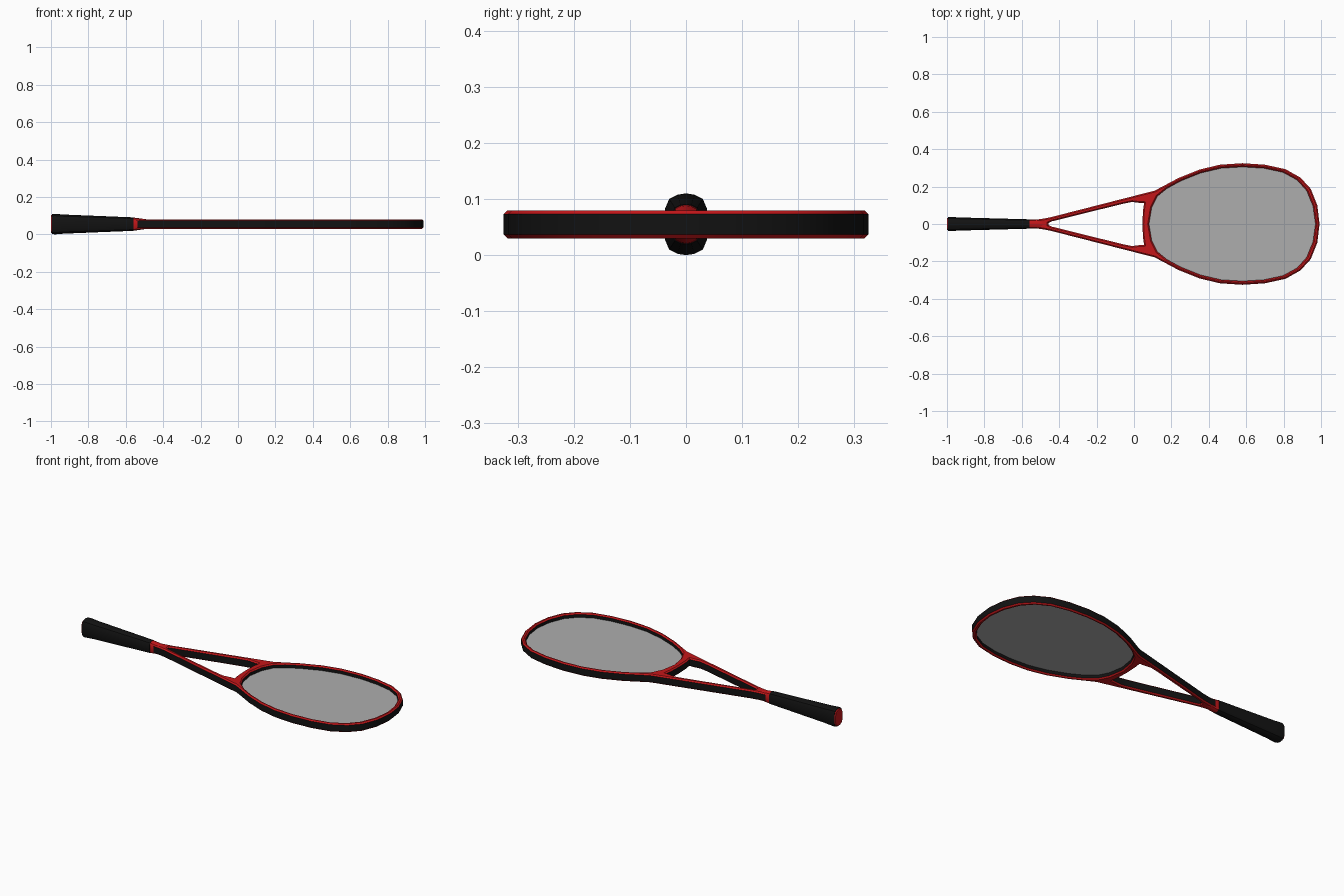
import bpy, bmesh

if "Cube" in bpy.data.objects:
    bpy.data.objects.remove(bpy.data.objects["Cube"])

ZC = 0.055  # mid height of the racket


def material(name, rgb):
    m = bpy.data.materials.new(name)
    m.diffuse_color = (*rgb, 1)
    m.use_nodes = True
    m.node_tree.nodes["Principled BSDF"].inputs["Base Color"].default_value = m.diffuse_color
    return m


RED = material("red_paint", (0.55, 0.008, 0.01))
BLACK = material("black_paint", (0.006, 0.006, 0.006))
GREY = material("string_grey", (0.42, 0.42, 0.42))


def mirrored(half):
    """Close a half outline by mirroring it over y = 0."""
    return half + [(x, -y) for x, y in reversed(half) if abs(y) > 1e-6]


def finish(name, bm, mats, angle=0.6):
    bmesh.ops.recalc_face_normals(bm, faces=bm.faces)
    me = bpy.data.meshes.new(name)
    bm.to_mesh(me)
    bm.free()
    ob = bpy.data.objects.new(name, me)
    bpy.context.collection.objects.link(ob)
    for m in mats:
        me.materials.append(m)
    bpy.ops.object.select_all(action='DESELECT')
    ob.select_set(True)
    bpy.context.view_layer.objects.active = ob
    bpy.ops.object.shade_smooth_by_angle(angle=angle)
    return ob


# Outlines, upper half only
outer = mirrored([(0.992, 0), (0.98, 0.1), (0.945, 0.188), (0.89, 0.248), (0.81, 0.293),
                  (0.70, 0.317), (0.58, 0.325), (0.46, 0.317), (0.35, 0.291), (0.24, 0.247),
                  (0.165, 0.207), (0.11, 0.178), (0, 0.15), (-0.45, 0.035), (-0.50, 0.026),
                  (-0.56, 0.022)])
head_hole = mirrored([(0.97, 0), (0.957, 0.095), (0.923, 0.178), (0.872, 0.235), (0.797, 0.276),
                      (0.695, 0.298), (0.58, 0.305), (0.465, 0.298), (0.355, 0.272),
                      (0.25, 0.23), (0.175, 0.189), (0.125, 0.148), (0.095, 0.088), (0.08, 0)])
throat_hole = mirrored([(0.045, 0), (0.048, 0.07), (0.054, 0.112), (0.03, 0.113), (-0.01, 0.118),
                        (-0.06, 0.108), (-0.44, 0.014), (-0.457, 0.006)])

# Frame: bevelled 2D curve with two holes, red faces and black side walls
cu = bpy.data.curves.new("frame_outline", 'CURVE')
cu.dimensions = '2D'
cu.fill_mode = 'BOTH'
cu.extrude, cu.bevel_depth, cu.bevel_resolution, cu.offset = 0.018, 0.007, 0, -0.007
for loop in (outer, head_hole, throat_hole):
    s = cu.splines.new('POLY')
    s.points.add(len(loop) - 1)
    for p, (x, y) in zip(s.points, loop):
        p.co = (x, y, 0, 1)
    s.use_cyclic_u = True
tmp = bpy.data.objects.new("frame_outline", cu)
bpy.context.collection.objects.link(tmp)
bpy.context.view_layer.update()
me = bpy.data.meshes.new_from_object(tmp.evaluated_get(bpy.context.evaluated_depsgraph_get()))
bm = bmesh.new()
bm.from_mesh(me)
bpy.data.objects.remove(tmp)
bmesh.ops.remove_doubles(bm, verts=bm.verts, dist=1e-5)
bmesh.ops.translate(bm, verts=bm.verts, vec=(0, 0, ZC))
bm.normal_update()
for f in bm.faces:
    f.material_index = 0 if abs(f.normal.z) > 0.3 else 1
finish("frame", bm, [RED, BLACK])

# String bed: one thin sheet inside the head
bm = bmesh.new()
bm.faces.new([bm.verts.new((0.527 + (x - 0.527) * 1.008, y * 1.012, ZC))
              for x, y in reversed(head_hole)])
strings = finish("string_bed", bm, [GREY])
if strings.data.polygons[0].normal.z < 0:
    strings.data.flip_normals()

# Grip cross-section as fractions of half width and half height
quarter = [(1, 0.5), (0.8, 0.82), (0.4, 0.96)]
section = quarter + [(0, 1)] + [(-y, z) for y, z in reversed(quarter)]
section += [(-y, -z) for y, z in section]


def loft(name, stations, mat):
    """Skin the grip section through (x, half width, half height) stations."""
    bm = bmesh.new()
    rings = [[bm.verts.new((x, y * w, ZC + z * h)) for y, z in section] for x, w, h in stations]
    n = len(section)
    for a, b in zip(rings, rings[1:]):
        for i in range(n):
            bm.faces.new((a[i], a[(i + 1) % n], b[(i + 1) % n], b[i]))
    bm.faces.new(rings[0])
    bm.faces.new(rings[-1])
    return finish(name, bm, [mat])


loft("grip", [(-0.994, 0.036, 0.053), (-0.98, 0.0375, 0.055), (-0.93, 0.035, 0.051),
              (-0.56, 0.025, 0.036)], BLACK)
loft("butt_cap", [(-1.0, 0.031, 0.047), (-0.99, 0.0345, 0.0515)], RED)
loft("throat_collar", [(-0.565, 0.0235, 0.035), (-0.54, 0.0235, 0.033), (-0.465, 0.024, 0.022)], RED)
